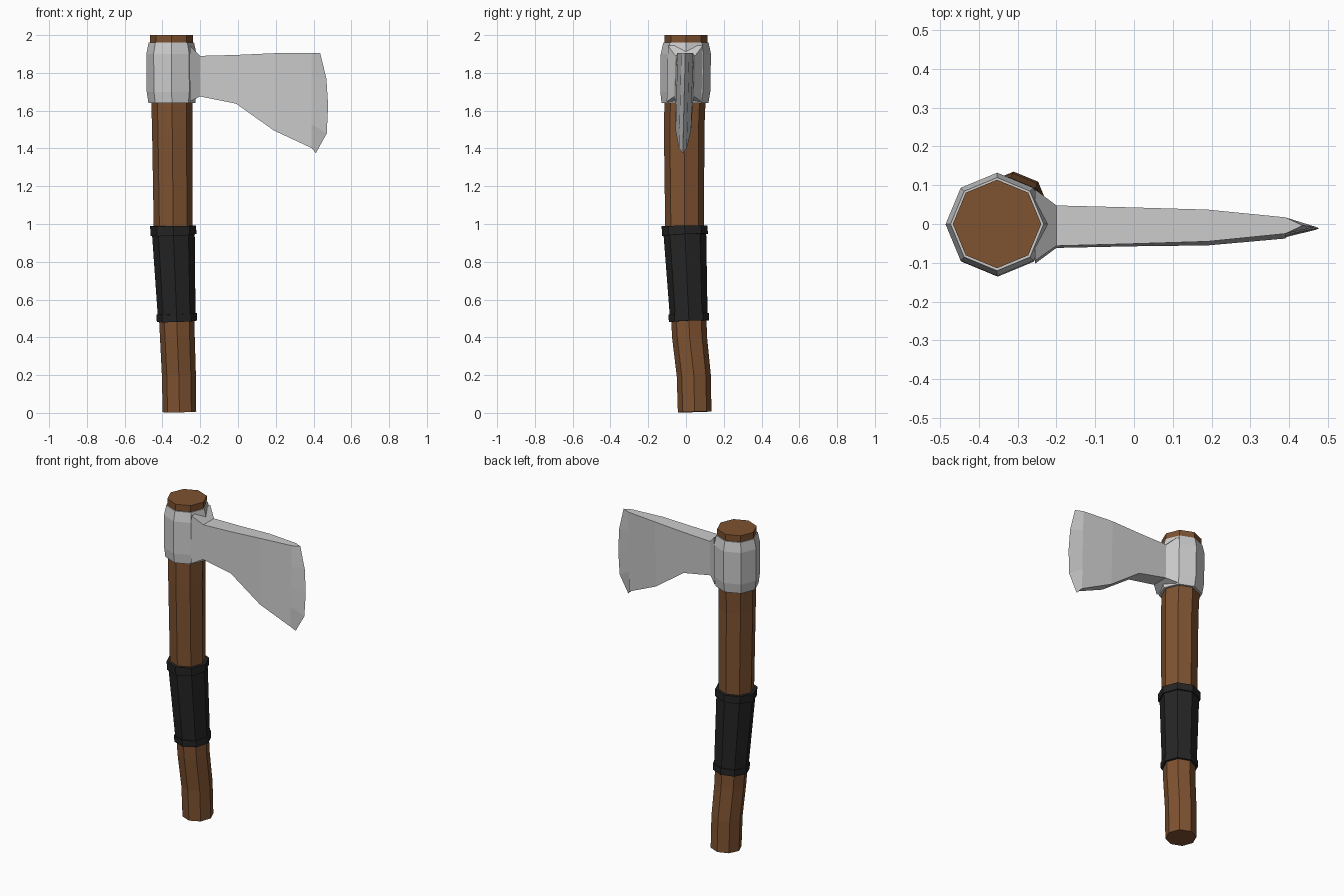
import bpy, bmesh
from math import cos, sin, pi
from mathutils import Vector

if "Cube" in bpy.data.objects:
    bpy.data.objects.remove(bpy.data.objects["Cube"])


def material(name, rgb):
    m = bpy.data.materials.new(name)
    m.diffuse_color = (*rgb, 1)
    m.use_nodes = True
    m.node_tree.nodes["Principled BSDF"].inputs["Base Color"].default_value = m.diffuse_color
    return m


def finish(bm, name, mat=None):
    bmesh.ops.recalc_face_normals(bm, faces=bm.faces[:])
    me = bpy.data.meshes.new(name)
    bm.to_mesh(me)
    bm.free()
    ob = bpy.data.objects.new(name, me)
    bpy.context.collection.objects.link(ob)
    if mat:
        me.materials.append(mat)
    return ob


# Centre line of the slightly crooked handle, with radius: x, y, z, r
AXIS = [(-.31, .046, .005, .089), (-.313, .041, .2, .09), (-.321, .019, .4, .092),
        (-.325, .014, .52, .094), (-.343, -.007, .97, .103), (-.348, -.01, 1.5, .107),
        (-.352, -.002, 1.75, .11), (-.353, 0, 2.0, .114)]


def axis_at(z):
    for a, b in zip(AXIS, AXIS[1:]):
        if z <= b[2] or b is AXIS[-1]:
            t = (z - a[2]) / (b[2] - a[2])
            return Vector((a[0] + (b[0] - a[0]) * t, a[1] + (b[1] - a[1]) * t, z))


def octagon_tube(name, rings, mat=None):
    """Eight-sided tube around the handle axis; rings are (z, radius)."""
    bm = bmesh.new()
    loops = []
    for z, r in rings:
        c = axis_at(z)
        slope = Vector((0, 0, 0))
        if z < 1.5:
            lo, hi = max(z - .03, .005), z + .03
            slope = (axis_at(hi) - axis_at(lo)) / (hi - lo)
        ring = []
        for i in range(8):
            dx, dy = r * cos(i * pi / 4), r * sin(i * pi / 4)
            ring.append(bm.verts.new(c + Vector((dx, dy, -slope.x * dx - slope.y * dy))))
        loops.append(ring)
    for a, b in zip(loops, loops[1:]):
        for i in range(8):
            j = (i + 1) % 8
            bm.faces.new((a[i], a[j], b[j], b[i]))
    bm.faces.new(loops[0])
    bm.faces.new(loops[-1])
    return finish(bm, name, mat)


wood = material("wood", (.21, .085, .03))
leather = material("leather", (.018, .018, .018))

# Handle, grip wrap with its end bands, and the head's socket
octagon_tube("handle", [(p[2], p[3]) for p in AXIS], wood)
octagon_tube("grip_wrap", [(.52, .1), (.95, .113)], leather)
octagon_tube("grip_band_lower", [(.485, .106), (.525, .107)], leather)
octagon_tube("grip_band_upper", [(.942, .121), (.99, .122)], leather)
octagon_tube("head_socket", [(1.64, .124), (1.7, .132), (1.9, .133), (1.96, .12)])

# Blade: sections along x (x, top z, bottom z, half thickness), five rows high
SECTIONS = [(-.255, 1.945, 1.648, .092), (-.2, 1.89, 1.675, .052), (-.01, 1.895, 1.637, .047),
            (.19, 1.904, 1.495, .041), (.39, 1.905, 1.402, .021)]
EDGE = [(.435, 1.905), (.468, 1.77), (.477, 1.63), (.47, 1.48), (.412, 1.375)]
ROWS = len(EDGE)


def lean(x, y, z):
    return (x, y - .004 - .025 * (1.9 - z), z)


bm = bmesh.new()
edge = [bm.verts.new(lean(x, 0, z)) for x, z in EDGE]
sides = []
for s in (-1, 1):
    cols = [[bm.verts.new(lean(x, s * h, top + (bot - top) * k / (ROWS - 1)))
             for k in range(ROWS)] for x, top, bot, h in SECTIONS]
    cols.append(edge)
    for a, b in zip(cols, cols[1:]):
        for k in range(ROWS - 1):
            bm.faces.new((a[k], b[k], b[k + 1], a[k + 1]))
    sides.append(cols)
front, back = sides
for k in (0, ROWS - 1):
    for i in range(len(SECTIONS) - 1):
        bm.faces.new((front[i][k], front[i + 1][k], back[i + 1][k], back[i][k]))
    bm.faces.new((front[-2][k], edge[k], back[-2][k]))
bm.faces.new(front[0] + back[0][::-1])
finish(bm, "blade")
